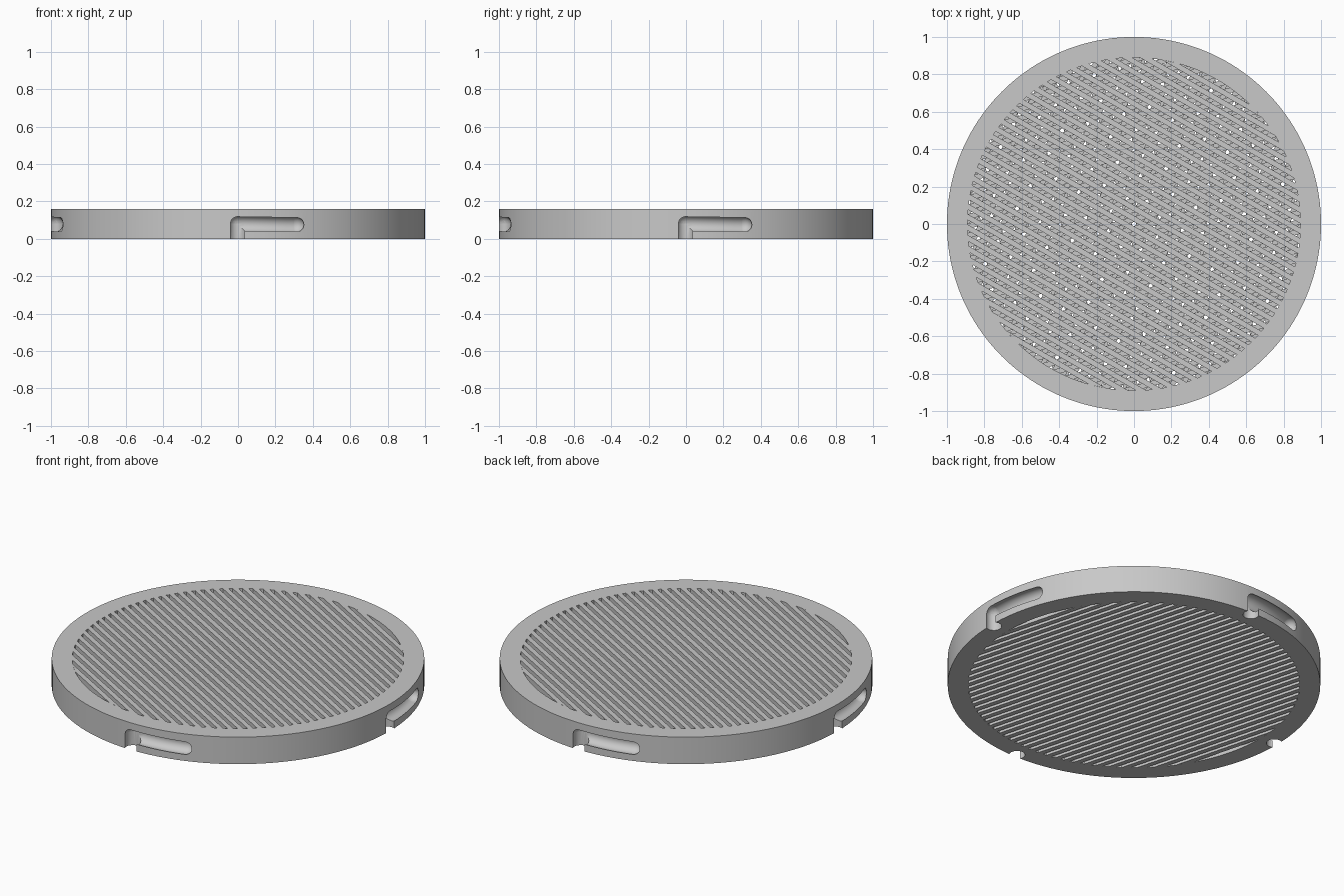
import bpy, bmesh
from math import sin, cos, pi, sqrt, radians
from mathutils import Vector, Matrix

cube = bpy.data.objects.get("Cube")
if cube:
    bpy.data.objects.remove(cube, do_unlink=True)

HEIGHT = 0.16
INNER = 0.89      # radius of the grille opening
PITCH = 0.0485    # spacing of the grille bars
BAR = 0.028       # width of one bar

grey = bpy.data.materials.new("plain_grey")
grey.use_nodes = True
colour = (0.58, 0.58, 0.58, 1)
grey.diffuse_color = colour
grey.node_tree.nodes["Principled BSDF"].inputs["Base Color"].default_value = colour


def make_object(name, bm):
    bmesh.ops.recalc_face_normals(bm, faces=bm.faces)
    mesh = bpy.data.meshes.new(name)
    bm.to_mesh(mesh)
    bm.free()
    mesh.materials.append(grey)
    obj = bpy.data.objects.new(name, mesh)
    bpy.context.collection.objects.link(obj)
    return obj


def bridge(bm, a, b):
    for i in range(len(a)):
        j = (i + 1) % len(a)
        bm.faces.new((a[i], a[j], b[j], b[i]))


def ring_body(segments=160):
    bm = bmesh.new()
    loops = []
    for r, z in ((1, 0), (1, HEIGHT), (INNER, HEIGHT), (INNER, 0)):
        loops.append([bm.verts.new((r * cos(2 * pi * i / segments),
                                    r * sin(2 * pi * i / segments), z))
                      for i in range(segments)])
    for k in range(4):
        bridge(bm, loops[k], loops[(k + 1) % 4])
    return make_object("outer_ring", bm)


def tube(bm, path, sides=20):
    """Sweep a circle along (angle, height, radius) stations around the ring."""
    points = [Vector((0.98 * cos(a), 0.98 * sin(a), z)) for a, z, r in path]
    loops = []
    for k, (a, z, r) in enumerate(path):
        tangent = (points[min(k + 1, len(path) - 1)] - points[max(k - 1, 0)]).normalized()
        out = Vector((cos(a), sin(a), 0))
        out = (out - tangent * out.dot(tangent)).normalized()
        side = tangent.cross(out)
        loops.append([bm.verts.new(points[k] + r * (out * cos(2 * pi * i / sides)
                                                    + side * sin(2 * pi * i / sides)))
                      for i in range(sides)])
    for a, b in zip(loops, loops[1:]):
        bridge(bm, a, b)
    bm.faces.new(loops[0])
    bm.faces.new(loops[-1])


def cut(target, name, paths):
    bm = bmesh.new()
    for path in paths:
        tube(bm, path)
    cutter = make_object(name, bm)
    cutter.hide_render = True
    mod = target.modifiers.new(name, "BOOLEAN")
    mod.operation = "DIFFERENCE"
    mod.solver = "EXACT"
    mod.object = cutter
    bpy.context.view_layer.objects.active = target
    bpy.ops.object.modifier_apply(modifier=mod.name)
    bpy.data.objects.remove(cutter, do_unlink=True)


# Ring with four L-shaped bayonet slots
ring = ring_body()
R = 0.043
cap = [radians(d) for d in (5, 25, 45, 65, 85)]
entries, channels = [], []
for quarter in range(4):
    base = quarter * pi / 2 - 0.003
    entries.append([(base, -0.05, R), (base, 0.08, R)]
                   + [(base, 0.08 + R * sin(t), R * cos(t)) for t in cap])
    start = [(base - R * sin(t), 0.081, R * cos(t)) for t in reversed(cap)]
    middle = [(base + 0.325 * i / 8, 0.081 - 0.005 * i / 8, R) for i in range(9)]
    end = [(base + 0.325 + R * sin(t), 0.076, R * cos(t)) for t in cap]
    channels.append(start + middle + end)
cut(ring, "entry_cutter", entries)
cut(ring, "channel_cutter", channels)

bpy.ops.object.select_all(action="DESELECT")
ring.select_set(True)
bpy.context.view_layer.objects.active = ring
bpy.ops.object.shade_smooth_by_angle(angle=radians(35))


# Crossed layers of bars filling the opening
def bar_layer(name, angle, z0, z1):
    bm = bmesh.new()
    for i in range(-18, 18):
        d = (i + 0.5) * PITCH
        lo, hi = d - BAR / 2, d + BAR / 2
        a, b = (sqrt(max(INNER ** 2 - e * e, 0)) + 0.002 for e in (lo, hi))
        outline = ((-a, lo), (a, lo), (b, hi), (-b, hi))
        bottom, top = ([bm.verts.new((x, y, z)) for x, y in outline] for z in (z0, z1))
        bridge(bm, bottom, top)
        bm.faces.new(bottom)
        bm.faces.new(top)
    bm.transform(Matrix.Rotation(radians(angle), 4, "Z"))
    return make_object(name, bm)


step = HEIGHT / 4
for k, angle in enumerate((105, 60, 15, -30)):
    bar_layer(f"grille_layer_{k + 1}", angle, k * step, (k + 1) * step)
